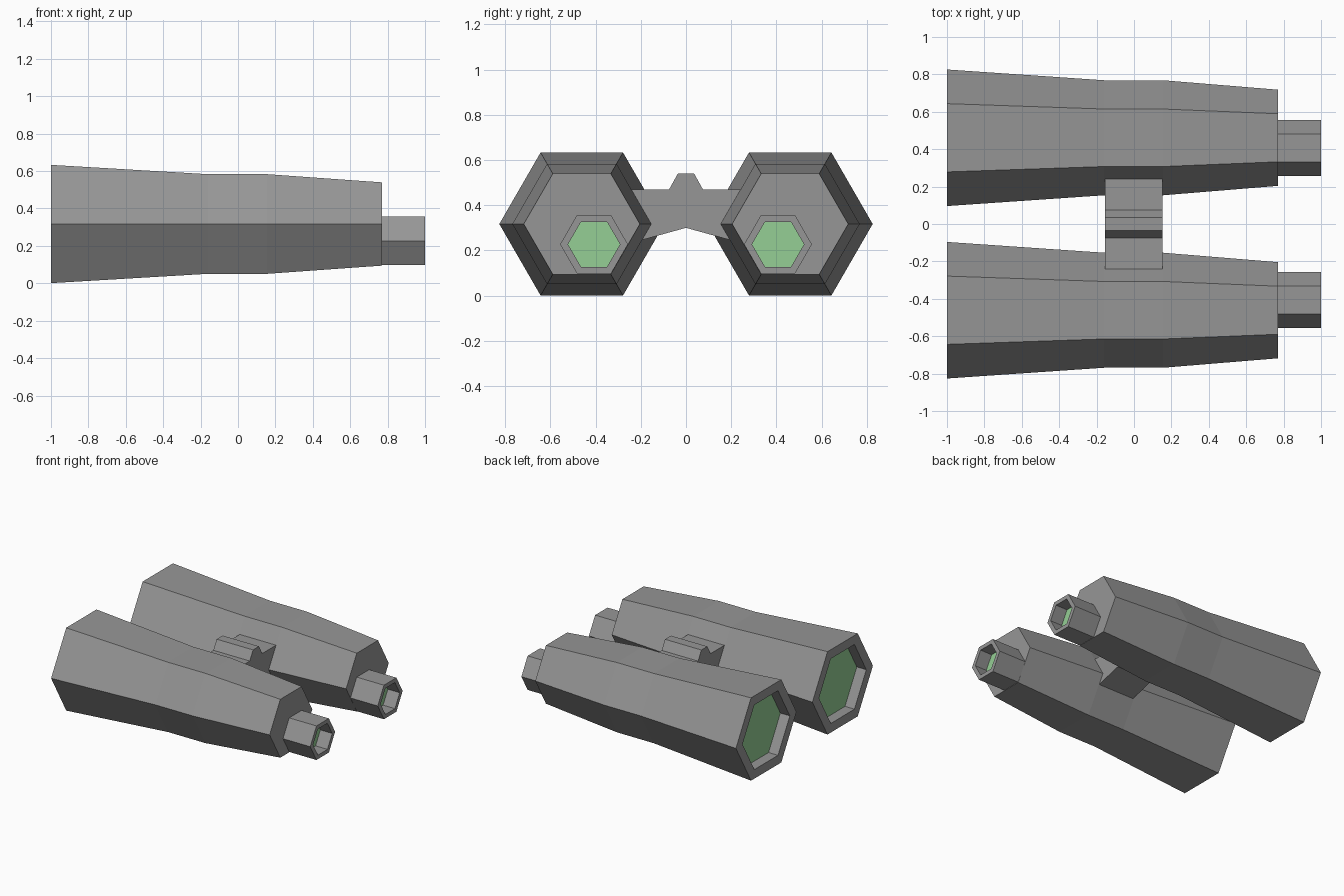
import bpy, bmesh
from math import sin, cos, radians

if "Cube" in bpy.data.objects:
    bpy.data.objects.remove(bpy.data.objects["Cube"])


def make_material(name, color):
    mat = bpy.data.materials.new(name)
    mat.diffuse_color = (*color, 1)
    mat.use_nodes = True
    mat.node_tree.nodes["Principled BSDF"].inputs["Base Color"].default_value = mat.diffuse_color
    return mat


green = make_material("lens_green", (0.3, 0.62, 0.3))
grey = make_material("body_grey", (0.305, 0.305, 0.305))


def make_object(name, bm, material=grey, mirrored=True):
    bmesh.ops.recalc_face_normals(bm, faces=bm.faces)
    mesh = bpy.data.meshes.new(name)
    bm.to_mesh(mesh)
    bm.free()
    obj = bpy.data.objects.new(name, mesh)
    bpy.context.collection.objects.link(obj)
    mesh.materials.append(material)
    if mirrored:
        mod = obj.modifiers.new("other_side", 'MIRROR')
        mod.use_axis = (False, True, False)
        mod.use_mirror_merge = False
    return obj


def hex_tube(name, y, z, rings, cap_end=False, material=grey):
    """Skin hexagonal rings (x, radius) running along x."""
    bm = bmesh.new()
    loops = [[bm.verts.new((x, y + r * cos(radians(60 * i)), z + r * sin(radians(60 * i))))
              for i in range(6)] for x, r in rings]
    for a, b in zip(loops, loops[1:]):
        for i in range(6):
            j = (i + 1) % 6
            bm.faces.new((a[i], a[j], b[j], b[i]))
    if cap_end:
        bm.faces.new(loops[-1])
    return make_object(name, bm, material)


# Main barrels, with a recessed front opening
BY, BZ = 0.461, 0.317
hex_tube("barrel", BY, BZ,
         [(-0.92, 0.285), (-1, 0.285), (-1, 0.365), (-0.16, 0.3075),
          (0.155, 0.3075), (0.77, 0.257)], cap_end=True)
hex_tube("objective_lens", BY, BZ, [(-0.92, 0.285)], True, green)

# Hollow eyepieces
EY, EZ = 0.407, 0.227
hex_tube("eyepiece", EY, EZ,
         [(0.77, 0.15), (1, 0.15), (1, 0.115), (0.9, 0.115)])
hex_tube("eyepiece_lens", EY, EZ, [(0.9, 0.115)], True, green)

# Bridge with a raised hinge ridge, extruded along x
half = [(0.036, 0.54), (0.075, 0.47), (0.243, 0.47), (0.243, 0.233)]
profile = half + [(0, 0.30)] + [(-y, z) for y, z in reversed(half)]
bm = bmesh.new()
face = bm.faces.new([bm.verts.new((-0.155, y, z)) for y, z in profile])
ext = bmesh.ops.extrude_face_region(bm, geom=[face], use_keep_orig=True)
bmesh.ops.translate(bm, vec=(0.307, 0, 0),
                    verts=[v for v in ext["geom"] if isinstance(v, bmesh.types.BMVert)])
make_object("bridge", bm, mirrored=False)
